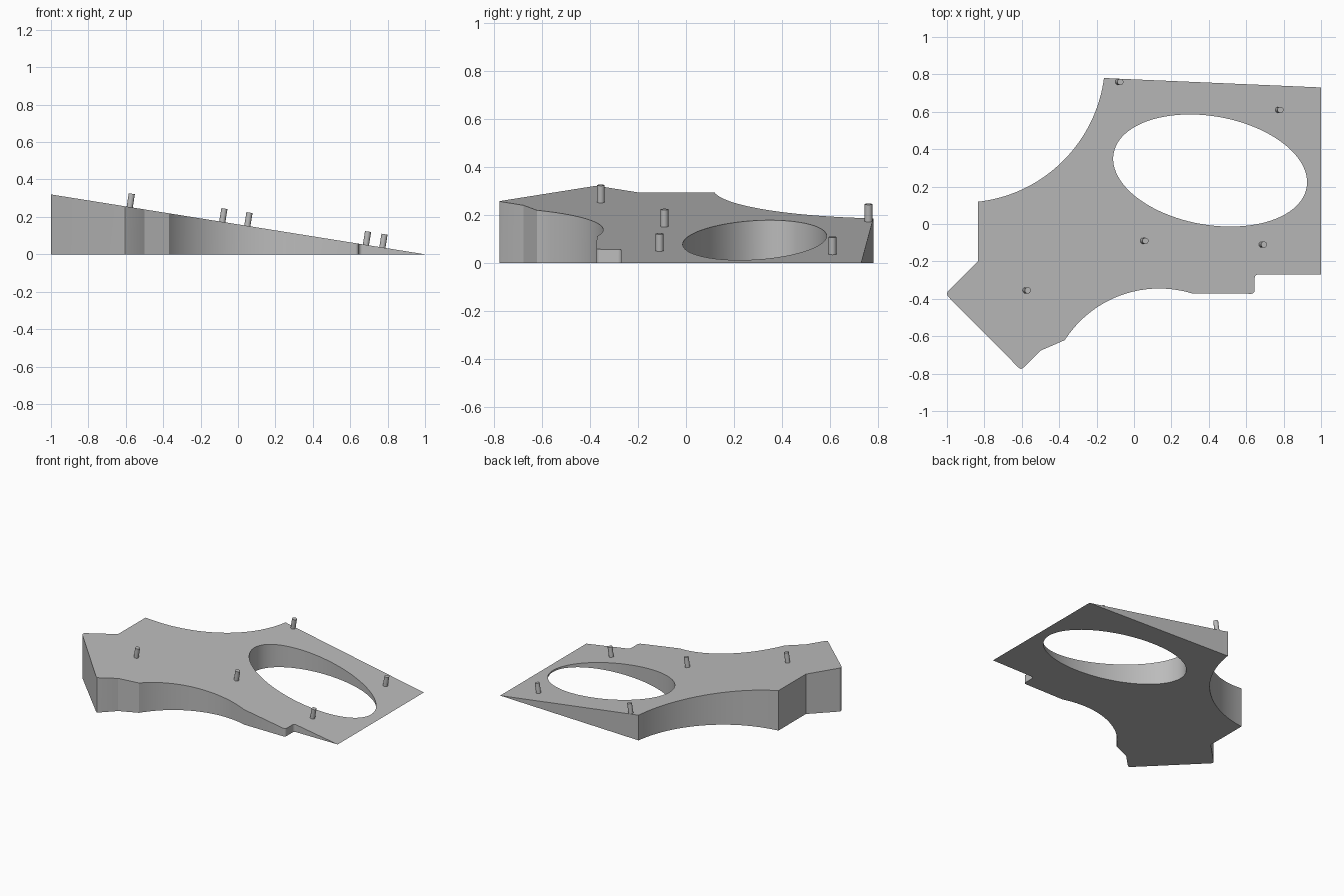
import bpy, bmesh, math
from mathutils import Vector, Matrix

if "Cube" in bpy.data.objects:
    bpy.data.objects.remove(bpy.data.objects["Cube"], do_unlink=True)

SLOPE = 0.16                                  # top height = SLOPE * (1 - x)
TILT = math.atan(SLOPE)

grey = bpy.data.materials.new("plain_grey")
grey.use_nodes = True
GREY = (0.5, 0.5, 0.5, 1)
grey.diffuse_color = GREY
grey.node_tree.nodes["Principled BSDF"].inputs["Base Color"].default_value = GREY


def top_z(x):
    return SLOPE * (1 - x)


def arc(cx, cy, r, start, end, n):
    """Points on a circle between two angles in degrees."""
    angles = [math.radians(start + (end - start) * i / n) for i in range(n + 1)]
    return [(cx + r * math.cos(a), cy + r * math.sin(a)) for a in angles]


def finish(bm, name):
    mesh = bpy.data.meshes.new(name)
    bm.to_mesh(mesh)
    bm.free()
    mesh.materials.append(grey)
    obj = bpy.data.objects.new(name, mesh)
    bpy.context.collection.objects.link(obj)
    bpy.ops.object.select_all(action='DESELECT')
    obj.select_set(True)
    bpy.context.view_layer.objects.active = obj
    bpy.ops.object.shade_smooth_by_angle(angle=math.radians(20))
    return obj


# Plate outline, counter-clockwise from the thin right edge
outline = [(1, -0.27), (1, 0.73), (-0.11, 0.778)]
outline += [(-0.16, 0.781)]
outline += arc(-0.92, 0.88, 0.766, -8, -83.6, 40)            # large back scoop
outline += [(-0.835, -0.2), (-0.995, -0.36), (-1, -0.372), (-0.995, -0.387)]
outline += [(-0.618, -0.767), (-0.605, -0.776), (-0.59, -0.767)]
outline += [(-0.5, -0.677)]
outline += arc(0.135, -0.945, 0.6, 147.3, 73, 36)            # front scoop
outline += arc(0.627, -0.355, 0.018, -90, 0, 6)              # rounded step
outline += arc(0.665, -0.29, 0.02, 180, 90, 6)

# Tilted oval opening
ca, sa = math.cos(math.radians(-10)), math.sin(math.radians(-10))
oval = []
for i in range(96):
    t = math.tau * i / 96
    u, v = 0.524 * math.cos(t), 0.29 * math.sin(t)
    oval.append((0.407 + u * ca - v * sa, 0.286 + u * sa + v * ca))

# Wedge plate: fill the outline around the opening, extrude, slope the top
bm = bmesh.new()
edges = []
for loop in (outline, oval):
    vs = [bm.verts.new((x, y, 0)) for x, y in loop]
    edges += [bm.edges.new((vs[i - 1], vs[i])) for i in range(len(vs))]
bmesh.ops.triangle_fill(bm, edges=edges, use_beauty=True, normal=(0, 0, 1))
ext = bmesh.ops.extrude_face_region(bm, geom=bm.faces[:], use_keep_orig=True)
for v in [g for g in ext["geom"] if isinstance(g, bmesh.types.BMVert)]:
    v.co.z = top_z(v.co.x)
bmesh.ops.remove_doubles(bm, verts=bm.verts[:], dist=1e-5)
bmesh.ops.recalc_face_normals(bm, faces=bm.faces[:])
finish(bm, "wedge_plate")

# Pegs standing square to the sloping top
PEG_LENGTH, PEG_SINK = 0.072, 0.01
pegs = {"back_middle": (-0.084, 0.76), "back_left": (0.772, 0.61),
        "centre": (0.05, -0.09), "front_left": (0.684, -0.11),
        "front_right": (-0.579, -0.355)}
for name, (x, y) in pegs.items():
    bm = bmesh.new()
    depth = PEG_LENGTH + PEG_SINK
    bmesh.ops.create_cone(bm, cap_ends=True, segments=24, radius1=0.0165,
                          radius2=0.0165, depth=depth)
    shift = Matrix.Translation((0, 0, depth / 2 - PEG_SINK))
    place = Matrix.Translation((x, y, top_z(x))) @ Matrix.Rotation(TILT, 4, 'Y')
    bm.transform(place @ shift)
    finish(bm, "peg_" + name)
